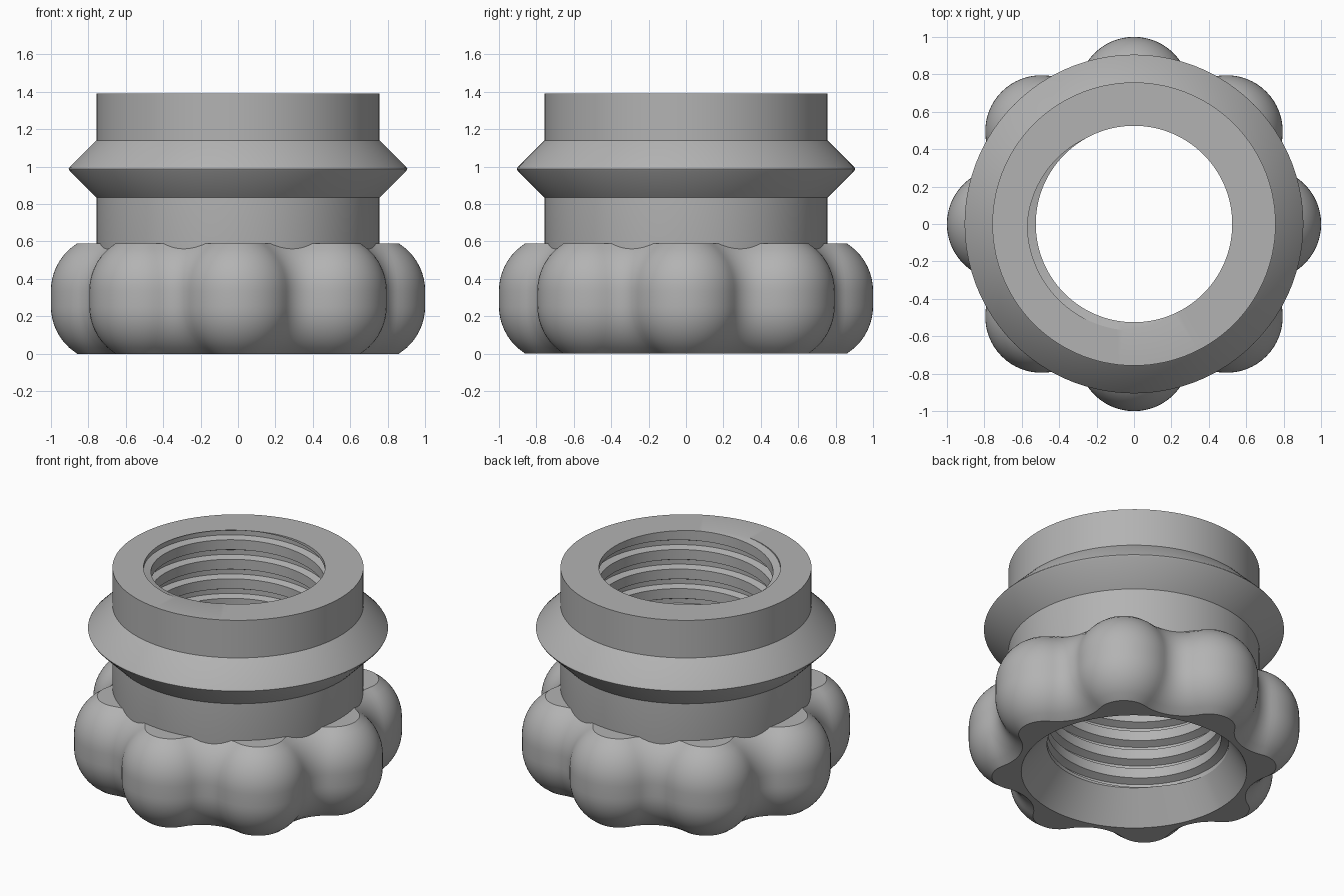
import bpy
import bmesh
from math import cos, sin, pi, radians, sqrt, atan2, degrees

cube = bpy.data.objects.get("Cube")
if cube:
    bpy.data.objects.remove(cube)

GREY = (0.45, 0.45, 0.45, 1.0)
material = bpy.data.materials.new("plain_grey")
material.use_nodes = True
material.diffuse_color = GREY
material.node_tree.nodes["Principled BSDF"].inputs["Base Color"].default_value = GREY


def make_grid(name, columns, close_rows):
    """Skin a list of point columns, joined around in a closed loop."""
    bm = bmesh.new()
    verts = [[bm.verts.new(p) for p in col] for col in columns]
    rows = len(columns[0])
    for a, b in zip(verts, verts[1:]):
        for i in range(rows if close_rows else rows - 1):
            j = (i + 1) % rows
            bm.faces.new((a[i], b[i], b[j], a[j]))
    bmesh.ops.remove_doubles(bm, verts=bm.verts, dist=0.0002)
    bmesh.ops.recalc_face_normals(bm, faces=bm.faces)
    mesh = bpy.data.meshes.new(name)
    bm.to_mesh(mesh)
    bm.free()
    obj = bpy.data.objects.new(name, mesh)
    bpy.context.collection.objects.link(obj)
    mesh.materials.append(material)
    bpy.ops.object.select_all(action='DESELECT')
    obj.select_set(True)
    bpy.context.view_layer.objects.active = obj
    bpy.ops.object.shade_smooth_by_angle(angle=radians(30))
    return obj


# Threaded collar: one revolved section whose inner wall climbs as a helix
TOP, THREAD_LOW, PITCH = 1.39, 0.19, 0.13
CREST, ROOT = 0.525, 0.57
THREAD = [(0, CREST), (0.51, CREST), (0.6, ROOT), (0.833, ROOT), (1, CREST)]
START = TOP - PITCH * (11 + 1 / 3)


def thread_radius(phase):
    phase %= 1
    for (t0, r0), (t1, r1) in zip(THREAD, THREAD[1:]):
        if phase <= t1:
            return r0 + (r1 - r0) * (phase - t0) / (t1 - t0)


OUTSIDE = [(0.757, TOP), (0.757, 1.14), (0.9, 0.997), (0.905, 0.988),
           (0.9, 0.978), (0.757, 0.835), (0.757, 0.5)]
SEGMENTS = 120
columns = []
for s in range(SEGMENTS + 1):
    turn = s / SEGMENTS
    section = [(0.68, 0)]
    for k in range(13):
        for t, _ in THREAD[:-1]:
            z = START + PITCH * (k + t + turn)
            z = min(max(z, THREAD_LOW), TOP)
            section.append((thread_radius((z - START) / PITCH - turn), z))
    section += OUTSIDE
    a = turn * 2 * pi
    columns.append([(r * cos(a), r * sin(a), z) for r, z in section])
make_grid("threaded_collar", columns, True)

# Lobed grip: round lobes joined by fillets, inset towards both ends
LOBES, CENTRE, LOBE_R, FILLET_R = 8, 0.7, 0.3, 0.15
GRIP_H, EDGE_R, EDGE_H = 0.59, 0.3, 0.254
half = pi / LOBES
fillet_dist = CENTRE * cos(half) + sqrt((LOBE_R + FILLET_R) ** 2 - (CENTRE * sin(half)) ** 2)
contact = atan2(fillet_dist * sin(half), fillet_dist * cos(half) - CENTRE)


def grip_outline(inset):
    points = []
    for n in range(LOBES):
        base = 2 * half * n
        for i in range(20):
            a = base + contact * (i / 10 - 1)
            r = LOBE_R - inset
            points.append((CENTRE * cos(base) + r * cos(a), CENTRE * sin(base) + r * sin(a)))
        mid = base + half
        sweep = contact - half
        for i in range(10):
            a = mid + pi + sweep * (1 - i / 5)
            r = FILLET_R + inset
            points.append((fillet_dist * cos(mid) + r * cos(a), fillet_dist * sin(mid) + r * sin(a)))
    return points


STEPS = 8
levels = []
for i in range(STEPS + 1):
    h = EDGE_H * (1 - i / STEPS)
    levels.append((EDGE_R - sqrt(EDGE_R ** 2 - h ** 2), EDGE_H - h))
levels += [(d, GRIP_H - z) for d, z in reversed(levels)]
rings = [[(x, y, z) for x, y in grip_outline(d)] for d, z in levels]


def inner_ring(ring, radius):
    return [(radius * cos(atan2(y, x)), radius * sin(atan2(y, x)), z) for x, y, z in ring]


rings = [inner_ring(rings[0], 0.68)] + rings + [inner_ring(rings[-1], 0.7)]
columns = [list(col) for col in zip(*rings)]
make_grid("lobed_grip", columns + columns[:1], False)
